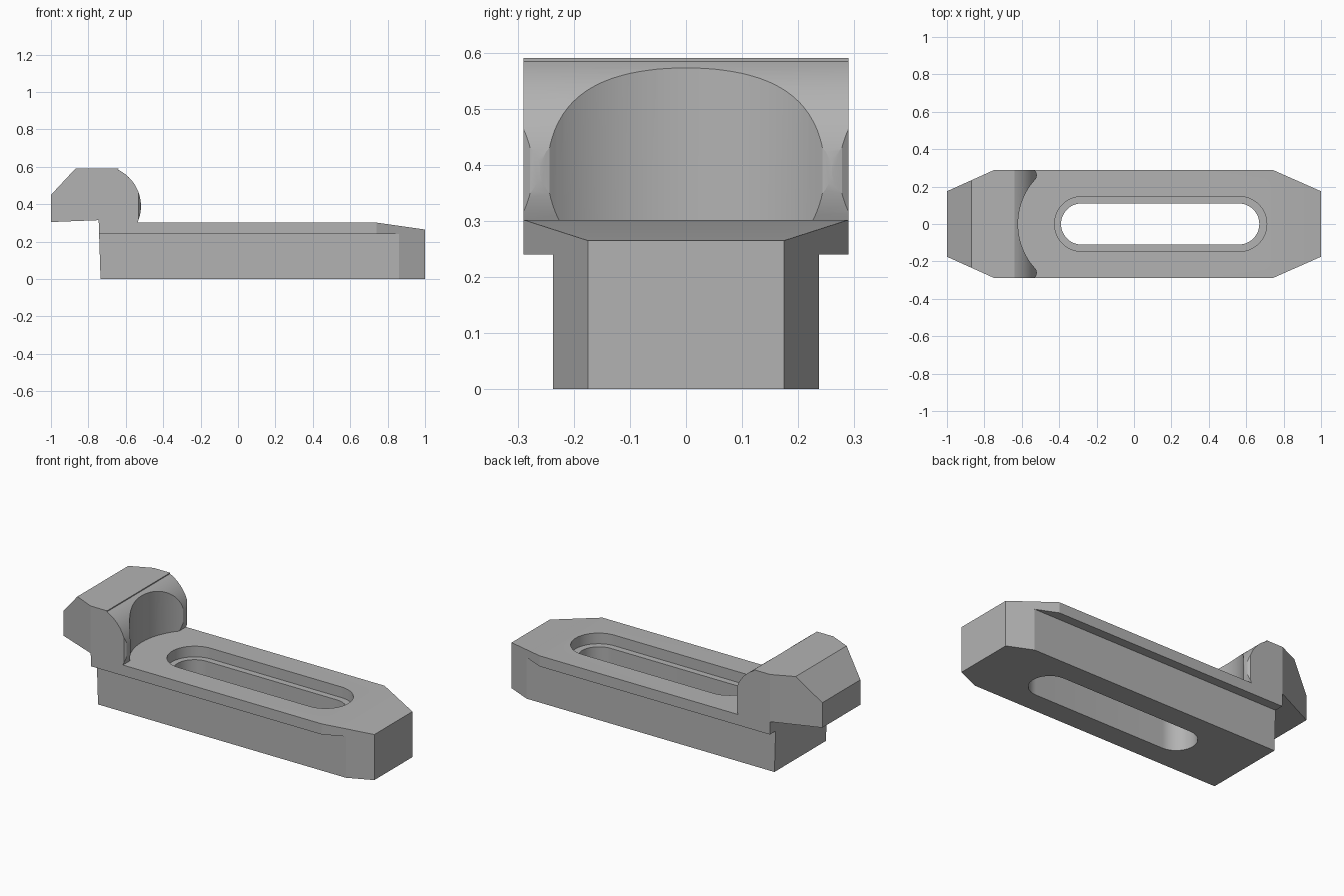
import bpy, bmesh, math

if "Cube" in bpy.data.objects:
    bpy.data.objects.remove(bpy.data.objects["Cube"])

steel = bpy.data.materials.new("steel grey")
steel.diffuse_color = (0.45, 0.45, 0.45, 1)
steel.use_nodes = True
steel.node_tree.nodes["Principled BSDF"].inputs["Base Color"].default_value = steel.diffuse_color


def prism(name, outline, to_3d, low, high):
    """Extrude a closed 2D outline between two heights along the third axis."""
    bm = bmesh.new()
    verts = [bm.verts.new(to_3d(u, v, low)) for u, v in outline]
    face = bm.faces.new(verts)
    ext = bmesh.ops.extrude_face_region(bm, geom=[face])
    for g in ext["geom"]:
        if isinstance(g, bmesh.types.BMVert):
            i = min(range(len(outline)), key=lambda k: (
                g.co - verts[k].co).length)
            g.co = to_3d(*outline[i], high)
    bmesh.ops.recalc_face_normals(bm, faces=bm.faces)
    mesh = bpy.data.meshes.new(name)
    bm.to_mesh(mesh)
    bm.free()
    mesh.materials.append(steel)
    obj = bpy.data.objects.new(name, mesh)
    bpy.context.collection.objects.link(obj)
    return obj


def side(u, v, w):
    return (u, w, v)


def plan(u, v, w):
    return (u, v, w)


def arc(cx, cy, r, a0, a1, n):
    return [(cx + r * math.cos(math.radians(a0 + (a1 - a0) * i / n)),
             cy + r * math.sin(math.radians(a0 + (a1 - a0) * i / n)))
            for i in range(n + 1)]


def stadium(x0, x1, r):
    return arc(x1 - r, 0, r, -90, 90, 24) + arc(x0 + r, 0, r, 90, 270, 24)


def combine(obj, cutter, operation):
    mod = obj.modifiers.new("cut", 'BOOLEAN')
    mod.operation = operation
    mod.solver = 'EXACT'
    mod.object = cutter
    bpy.context.view_layer.objects.active = obj
    bpy.ops.object.modifier_apply(modifier=mod.name)
    bpy.data.objects.remove(cutter)


# Clamp body: side profile with raised rounded nose and sloped tail
TOP = 0.302
profile = [(-0.735, 0), (1, 0), (1, 0.265), (0.74, TOP)]
profile += arc(-0.735, 0.39, 0.216, -24.04, 64, 24)
profile += [(-0.64, 0.59), (-0.87, 0.59), (-1, 0.45), (-1, 0.305), (-0.745, 0.315)]
clamp = prism("clamp_body", profile, side, -0.4, 0.4)

# Tapered plan outline at both ends
half = [(-1, 0.175), (-0.745, 0.29), (0.74, 0.29), (1.0, 0.175)]
outline = half + [(x, -y) for x, y in reversed(half)]
combine(clamp, prism("taper", outline, plan, -0.2, 0.9), 'INTERSECT')

# Narrower lower body: a step along each long side
for s in (-1, 1):
    box = [(-0.9, s * 0.237), (1.2, s * 0.237), (1.2, s * 0.5), (-0.9, s * 0.5)]
    combine(clamp, prism("side_step", box, plan, -0.1, 0.24), 'DIFFERENCE')

# Through slot and its wider recess
combine(clamp, prism("slot", stadium(-0.39, 0.67, 0.11), plan, -0.1, 0.6), 'DIFFERENCE')
combine(clamp, prism("recess", stadium(-0.425, 0.71, 0.147), plan, 0.24, 0.6), 'DIFFERENCE')

# Concave scoop in the nose, with blunted horns at its sides
a = math.degrees(math.asin(0.243 / 0.353))
horn = [(-0.533, 0.291), (-0.523, 0.278), (-0.519, 0.26)]
scoop = [(-0.45, 0.291)] + horn + arc(-0.267, 0, 0.353, 180 - a, 180 + a, 32)
scoop += [(x, -y) for x, y in reversed(horn)] + [(-0.45, -0.291)]
combine(clamp, prism("scoop", scoop, plan, TOP, 0.8), 'DIFFERENCE')

# Smooth the curved walls, keep the machined edges crisp
bpy.ops.object.select_all(action='DESELECT')
clamp.select_set(True)
bpy.context.view_layer.objects.active = clamp
bpy.ops.object.shade_smooth_by_angle(angle=math.radians(15))
